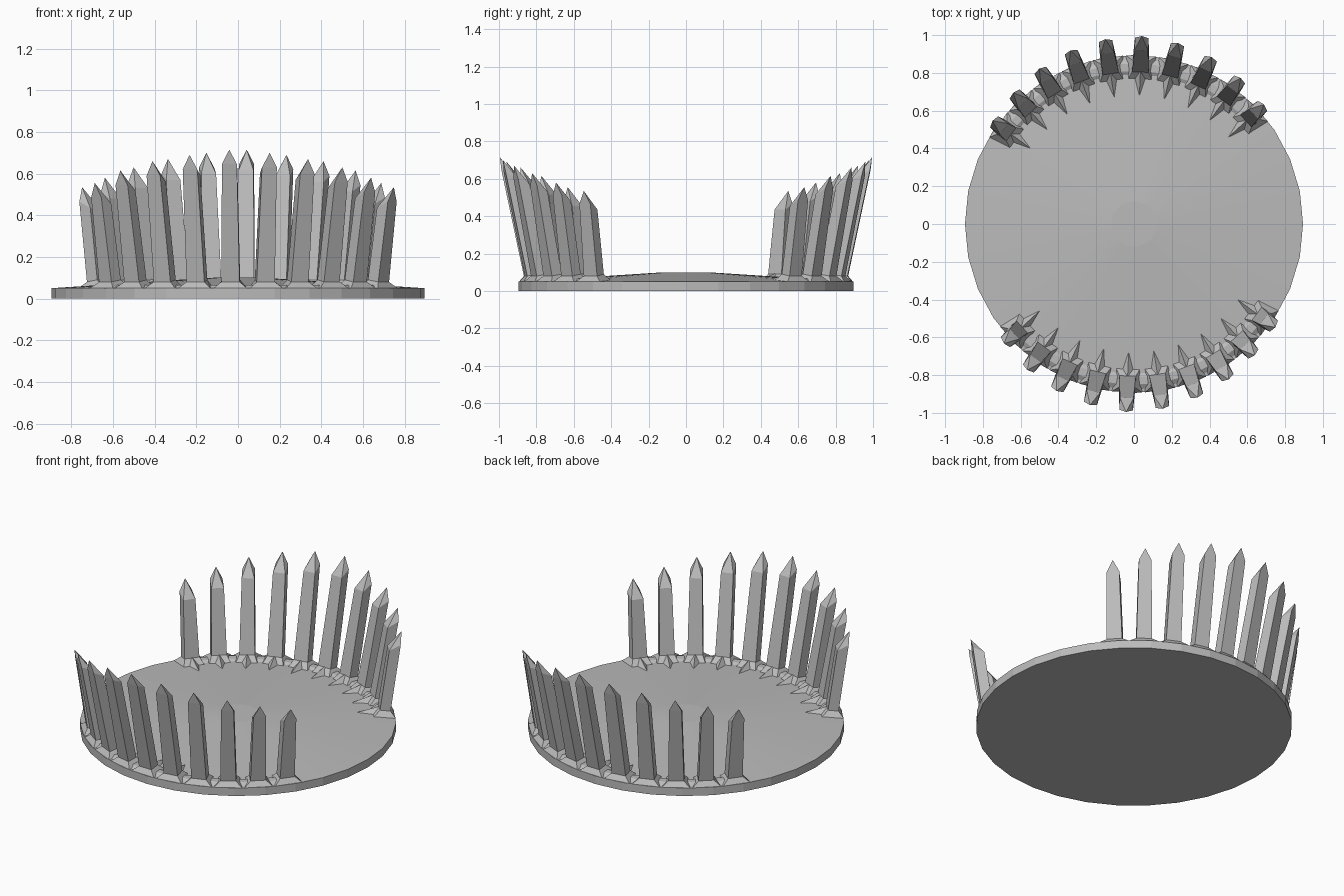
import bpy, bmesh
from math import sin, cos, radians, tau
from mathutils import Matrix

cube = bpy.data.objects.get("Cube")
if cube:
    bpy.data.objects.remove(cube, do_unlink=True)

grey = bpy.data.materials.new("stone grey")
grey.use_nodes = True
color = (0.5, 0.5, 0.5, 1)
grey.diffuse_color = color
grey.node_tree.nodes["Principled BSDF"].inputs["Base Color"].default_value = color

SIDES = 32
STEP = 360 / SIDES


def finish(bm, name):
    bmesh.ops.recalc_face_normals(bm, faces=bm.faces)
    mesh = bpy.data.meshes.new(name)
    bm.to_mesh(mesh)
    bm.free()
    mesh.materials.append(grey)
    obj = bpy.data.objects.new(name, mesh)
    bpy.context.collection.objects.link(obj)
    return obj


def bridge(bm, a, b, closed=True):
    n = len(a)
    for i in range(n if closed else n - 1):
        j = (i + 1) % n
        bm.faces.new((a[i], a[j], b[j], b[i]))


def arc(bm, r, z, angles):
    return [bm.verts.new((r * cos(a), r * sin(a), z)) for a in angles]


# Round platform with a shallow raised centre
bm = bmesh.new()
around = [tau * i / SIDES for i in range(SIDES)]
rings = [arc(bm, r, z, around) for r, z in ((0.895, 0), (0.895, 0.05), (0.12, 0.1))]
for a, b in zip(rings, rings[1:]):
    bridge(bm, a, b)
bm.faces.new(rings[0])
bm.faces.new(rings[-1])
finish(bm, "platform")


# Leaning spike with a flared root and a chisel point on its outer edge
def spike(name, angle, height):
    tip = 0.927 + 0.383 * (height - 0.535)
    bm = bmesh.new()

    def section(inner, outer, half_in, half_out, z_in, z_out):
        return [bm.verts.new(p) for p in (
            (inner, -half_in, z_in), (outer, -half_out, z_out),
            (outer, half_out, z_out), (inner, half_in, z_in))]

    root = section(0.76, 0.89, 0.065, 0.08, 0.05, 0.05)
    neck = section(0.805, 0.866, 0.044, 0.044, 0.09, 0.08)
    shoulder = section(tip - 0.075, tip - 0.01, 0.036, 0.036, height - 0.1, height - 0.07)
    bridge(bm, root, neck)
    bridge(bm, neck, shoulder)
    bm.faces.new(root)
    apex = bm.verts.new((tip, 0, height))
    for i in range(4):
        bm.faces.new((shoulder[i], shoulder[(i + 1) % 4], apex))
    # Pointed gusset on the inner side of the root
    toe = bm.verts.new((0.68, 0, 0.064))
    left, right, foot = [bm.verts.new(p) for p in
                         ((0.81, -0.044, 0.05), (0.81, 0.044, 0.05), (0.81, 0, 0.095))]
    for tri in ((toe, left, foot), (toe, foot, right), (toe, right, left), (left, right, foot)):
        bm.faces.new(tri)
    bm.transform(Matrix.Rotation(angle, 4, "Z"))
    finish(bm, name)


heights = (0.555, 0.615, 0.66, 0.69, 0.715, 0.70, 0.67, 0.63, 0.58, 0.535)
for side, turn in (("back", 0), ("front", 180)):
    for i, h in enumerate(heights):
        spike(f"{side}_spike_{i + 1}", radians(42.6 + STEP * i + turn), h)

    # Low curb joining the spike roots
    bm = bmesh.new()
    span = [radians(42.6 + STEP * (i / 2 - 0.25) + turn) for i in range(20)]
    strips = [arc(bm, r, z, span) for r, z in
              ((0.885, 0.045), (0.85, 0.066), (0.81, 0.066), (0.77, 0.045))]
    for a, b in zip(strips, strips[1:] + strips[:1]):
        bridge(bm, a, b, closed=False)
    for end in (0, -1):
        bm.faces.new([s[end] for s in strips])
    finish(bm, f"{side}_curb")
